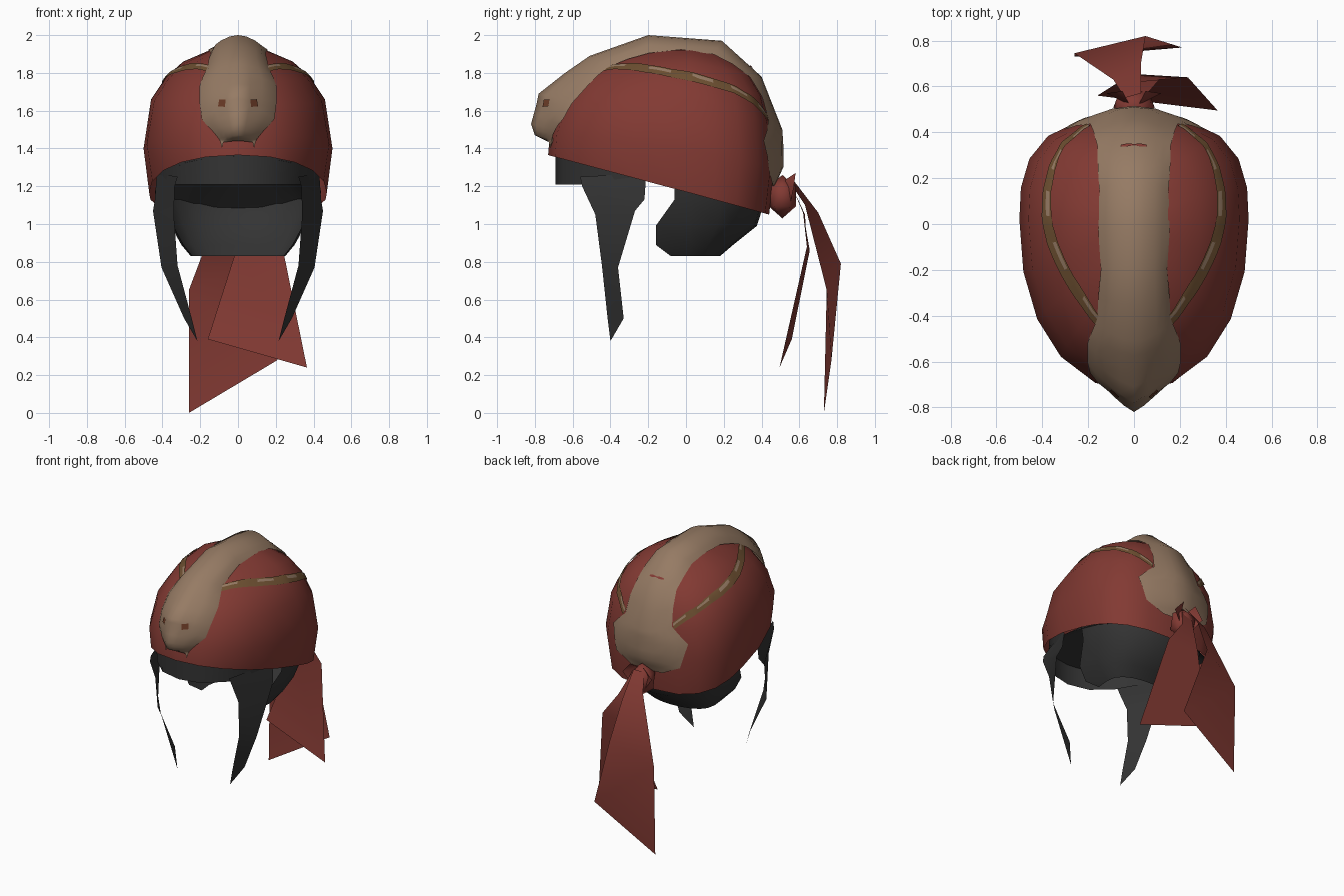
import bpy, bmesh, math
from mathutils import Vector
from mathutils.bvhtree import BVHTree

if "Cube" in bpy.data.objects:
    bpy.data.objects.remove(bpy.data.objects["Cube"])


def material(name, rgb):
    m = bpy.data.materials.new(name)
    m.diffuse_color = (*rgb, 1)
    m.use_nodes = True
    m.node_tree.nodes["Principled BSDF"].inputs["Base Color"].default_value = m.diffuse_color
    return m


RED = material("red cloth", (0.225, 0.042, 0.033))
TAN = material("tan hide", (0.305, 0.198, 0.128))
BROWN = material("brown trim", (0.155, 0.08, 0.031))
DARK = material("dark hair", (0.034, 0.034, 0.034))
EYE = material("eye rust", (0.15, 0.045, 0.02))


def build(name, verts, faces, mats, rule=None, angle=50):
    me = bpy.data.meshes.new(name)
    me.from_pydata([tuple(v) for v in verts], [], faces)
    bm = bmesh.new()
    bm.from_mesh(me)
    bmesh.ops.remove_doubles(bm, verts=bm.verts, dist=0.0005)
    bmesh.ops.recalc_face_normals(bm, faces=bm.faces)
    bm.to_mesh(me)
    bm.free()
    for m in mats:
        me.materials.append(m)
    if rule:
        for p in me.polygons:
            p.material_index = rule(p.index)
    ob = bpy.data.objects.new(name, me)
    bpy.context.collection.objects.link(ob)
    bpy.ops.object.select_all(action='DESELECT')
    ob.select_set(True)
    bpy.context.view_layer.objects.active = ob
    bpy.ops.object.shade_smooth_by_angle(angle=math.radians(angle))
    return ob


def sheet(name, rows, mats, rule=None, closed=False, angle=50):
    """Skin a list of equally long point rows."""
    n = len(rows[0])
    verts = [p for r in rows for p in r]
    faces = [(i * n + j, i * n + (j + 1) % n, (i + 1) * n + (j + 1) % n, (i + 1) * n + j)
             for i in range(len(rows) - 1) for j in range(n if closed else n - 1)]
    return build(name, verts, faces, mats, rule, angle)


# Dome rings: half width, front y, back y, z at front / side / back
RINGS = [(0.47, -0.73, 0.44, 1.365, 1.165, 1.05), (0.50, -0.72, 0.47, 1.48, 1.40, 1.30),
         (0.46, -0.66, 0.45, 1.63, 1.66, 1.53), (0.38, -0.57, 0.41, 1.75, 1.78, 1.68),
         (0.29, -0.46, 0.34, 1.83, 1.86, 1.79), (0.15, -0.27, 0.20, 1.91, 1.92, 1.89),
         (0.0, 0.0, 0.0, 1.93, 1.93, 1.93)]
LINING = [(0.44, -0.69, 0.41, 1.36, 1.17, 1.08), (0.34, -0.55, 0.28, 1.38, 1.26, 1.21),
          (0.16, -0.30, 0.14, 1.42, 1.38, 1.34), (0.0, 0.0, 0.0, 1.42, 1.42, 1.42)]


def ring(hw, yf, yb, zf, zm, zb, n=20):
    pts = []
    cy = 0.02 if hw else 0.0
    for k in range(n):
        c, s = math.cos(k * math.tau / n), math.sin(k * math.tau / n)
        e = 2.2 if c < 0 else 2.8
        x = hw * math.copysign(max(0, 1 - abs(c) ** e) ** (1 / e), s) if abs(s) > 1e-6 else 0
        y, z = (cy + (cy - yf) * c, zm + (zf - zm) * -c) if c < 0 else \
               (cy + (yb - cy) * c, zm + (zb - zm) * c)
        pts.append(Vector((x, y, z)))
    return pts


cap = sheet("cloth_cap", [ring(*r) for r in RINGS], [RED], closed=True)
sheet("cap_lining", [ring(*r) for r in LINING], [DARK], closed=True)
tree = BVHTree.FromPolygons([v.co for v in cap.data.vertices],
                            [tuple(p.vertices) for p in cap.data.polygons])
CORE = Vector((0, -0.1, 1.4))


def on_cap(p, lift, force=True):
    """Lay a point on the cap, or only push it out when it is sunk."""
    p = Vector(p)
    loc, nor, _, _ = tree.find_nearest(p)
    if nor.dot(loc - CORE) < 0:
        nor = -nor
    return loc + nor * lift if force or (p - loc).dot(nor) < lift else p


# Hide strip with animal head: centre y, z, edge x, y, z, roundness
HIDE = [(-0.74, 1.44, 0.09, -0.71, 1.43, 1.6), (-0.80, 1.47, 0.10, -0.71, 1.45, 1.5),
        (-0.82, 1.53, 0.14, -0.70, 1.50, 1.25), (-0.79, 1.64, 0.20, -0.66, 1.56, 1.2),
        (-0.78, 1.69, 0.21, -0.61, 1.65, 1.2), (-0.64, 1.80, 0.21, -0.53, 1.74, 1.5),
        (-0.51, 1.89, 0.165, -0.42, 1.84, 2), (-0.20, 2.00, 0.15, -0.20, 1.92, 2),
        (0.19, 1.97, 0.155, 0.15, 1.91, 2), (0.40, 1.78, 0.16, 0.34, 1.78, 2),
        (0.51, 1.50, 0.19, 0.43, 1.55, 2), (0.515, 1.42, 0.30, 0.40, 1.44, 2),
        (0.515, 1.30, 0.25, 0.42, 1.27, 2), (0.47, 1.20, 0.13, 0.46, 1.20, 2)]
T = [-1, -0.8, -0.6, -0.3, 0, 0.3, 0.6, 0.8, 1]
rows = []
for a, b in zip(HIDE, HIDE[1:]):
    for f in (0, 0.5):
        cy, cz, ex, ey, ez, e = [u + (v - u) * f for u, v in zip(a, b)]
        rows.append([on_cap((ex * t, cy + (ey - cy) * abs(t) ** e, cz + (ez - cz) * abs(t) ** e),
                            0.008 if abs(t) == 1 else 0.016, abs(t) == 1) for t in T])
cy, cz, ex = HIDE[-1][:3]
rows.append([on_cap((ex * t, cy, cz), 0.012) for t in T])
hide = sheet("hide_strip", rows, [TAN], angle=89)
hide_tree = BVHTree.FromPolygons([v.co for v in hide.data.vertices],
                                 [tuple(p.vertices) for p in hide.data.polygons])


def on_hide(p, lift=0.006):
    loc, nor, _, _ = hide_tree.find_nearest(Vector(p))
    return loc + nor * (lift if nor.dot(loc - CORE) > 0 else -lift)


# Small mark on the back of the hide
sheet("back_mark", [[on_hide((x, 0.35 + h * w, 1.84)) for x, w in
                     ((-0.06, 0.5), (-0.03, 1), (0, 0.4), (0.03, 1), (0.06, 0.5))]
                    for h in (-0.012, 0.012)], [RED])

TRIM = [(0.17, -0.43, 1.85), (0.23, -0.33, 1.845), (0.30, -0.2, 1.82), (0.345, -0.08, 1.79),
        (0.365, 0.03, 1.765), (0.37, 0.14, 1.74), (0.355, 0.24, 1.715), (0.325, 0.33, 1.675),
        (0.27, 0.39, 1.63), (0.20, 0.44, 1.56)]
for side, sx in (("right", 1), ("left", -1)):
    # Trim band: brown with thin lighter dashes
    rows = []
    for i in range(3 * (len(TRIM) - 1) + 1):
        k = min(i // 3, len(TRIM) - 2)
        p = Vector(TRIM[k]).lerp(Vector(TRIM[k + 1]), (i - 3 * k) / 3)
        up = (Vector((0, 0, 1.95)) - p).normalized()
        rows.append([on_cap(((p + up * w).x * sx, (p + up * w).y, (p + up * w).z), 0.008)
                     for w in (-0.034, 0.0, 0.02, 0.03)])
    sheet("trim_band_" + side, rows, [BROWN, TAN],
          lambda i: int(i % 3 == 1 and (i // 3) % 6 < 3))

    # Eye plate and fang on the animal head
    sheet("eye_" + side, [[on_hide((sx * x, y, z)) for x, y in ((0.07, -0.76), (0.098, -0.72))]
                          for z in (1.62, 1.66)], [EYE])
    build("fang_" + side, [(sx * 0.07, -0.73, 1.46), (sx * 0.10, -0.71, 1.46),
                           (sx * 0.09, -0.70, 1.45), (sx * 0.085, -0.72, 1.40)],
          [(0, 1, 2), (0, 1, 3), (1, 2, 3), (2, 0, 3)], [TAN])

    # Long side lock hanging in front of the ear
    lock = [((0.32, -0.56, 1.25), (0.43, -0.21, 1.27)), ((0.335, -0.55, 1.20), (0.44, -0.22, 1.13)),
            ((0.34, -0.48, 1.05), (0.45, -0.27, 1.07)), ((0.32, -0.445, 0.78), (0.405, -0.36, 0.77)),
            ((0.245, -0.415, 0.50), (0.285, -0.33, 0.50)), ((0.215, -0.40, 0.38), (0.215, -0.40, 0.38))]
    sheet("side_lock_" + side, [[(sx * x, y, z) for x, y, z in r] for r in lock], [DARK])

# Brow hair under the front of the cap
BROW = [(0.43, -0.22), (0.385, -0.38), (0.29, -0.54), (0.16, -0.655), (0, -0.69)]
brow = BROW + [(-x, y) for x, y in BROW[-2::-1]]
sheet("brow_hair", [[(x, y, 1.42 - 0.27 * (y + 0.73)) for x, y in brow],
                    [(x * 0.98, y, 1.21) for x, y in brow]], [DARK])

# Back hair bowl: z, half width, front edge y, back y
BOWL = [(1.24, 0.43, -0.06, 0.42), (1.13, 0.41, -0.06, 0.42), (0.99, 0.355, -0.16, 0.375),
        (0.89, 0.30, -0.16, 0.25), (0.83, 0.25, -0.08, 0.18)]
rows = []
for z, hw, yf, yb in BOWL:
    arc = [(hw * math.cos(a), 0.02 + (yb - 0.02) * math.sin(a) ** 0.75)
           for a in [k * math.pi / 10 for k in range(10)]]
    arc.append((-hw, 0.02))
    rows.append([(x, y, z) for x, y in [(hw * 0.96, yf)] + arc + [(-hw * 0.96, yf)]])
sheet("back_hair", rows, [DARK])

# Cloth knot with two small ears
bm = bmesh.new()
bmesh.ops.create_icosphere(bm, subdivisions=1, radius=1)
build("knot", [(v.co.x * 0.10, 0.51 + v.co.y * 0.085, 1.145 + v.co.z * 0.115) for v in bm.verts],
      [tuple(v.index for v in f.verts) for f in bm.faces], [RED], angle=50)
bm.free()
for side, sx in (("right", 1), ("left", -1)):
    build("knot_ear_" + side, [(sx * 0.02, 0.52, 1.23), (sx * 0.05, 0.58, 1.27),
                               (sx * 0.12, 0.57, 1.19), (sx * 0.05, 0.55, 1.10)],
          [(0, 1, 2), (0, 2, 3)], [RED], angle=50)

# Hanging cloth tails
sheet("long_tail", [[(-0.04, 0.55, 1.22), (0.03, 0.57, 1.23)],
                    [(-0.09, 0.63, 1.10), (0.03, 0.70, 1.06)],
                    [(-0.26, 0.745, 0.65), (0.05, 0.82, 0.79)],
                    [(-0.26, 0.73, 0.0), (0.21, 0.77, 0.28)]], [RED], angle=70)
sheet("short_tail", [[(-0.03, 0.56, 1.20), (0.05, 0.56, 1.20)],
                     [(0.0, 0.62, 1.06), (0.11, 0.63, 1.05)],
                     [(-0.01, 0.655, 0.86), (0.235, 0.64, 0.88)],
                     [(-0.16, 0.56, 0.39), (0.365, 0.495, 0.24)]], [RED], angle=70)
